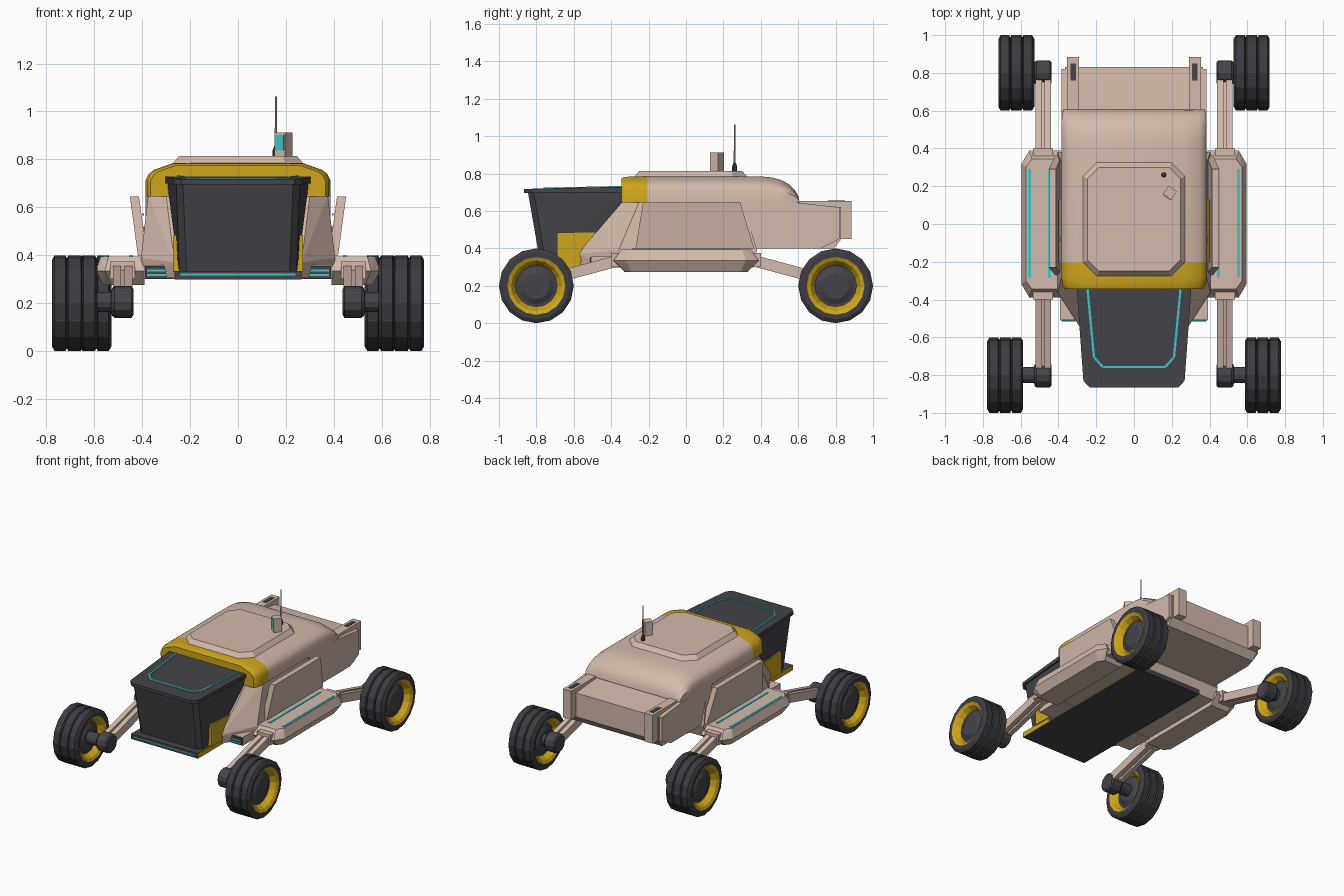
import bpy, bmesh, math
from mathutils import Vector

if "Cube" in bpy.data.objects:
    bpy.data.objects.remove(bpy.data.objects["Cube"])

def mat(name, c):
    m = bpy.data.materials.new(name)
    m.diffuse_color = (*c, 1)
    m.use_nodes = True
    m.node_tree.nodes["Principled BSDF"].inputs["Base Color"].default_value = m.diffuse_color
    return m

TAN = mat("tan_paint", (0.65, 0.49, 0.41))
DARK = mat("dark_grey", (0.058, 0.058, 0.068))
TYRE = mat("tyre_grey", (0.045, 0.045, 0.055))
YEL = mat("yellow_paint", (0.62, 0.38, 0.012))
CYAN = mat("cyan_light", (0.05, 0.58, 0.60))

def finish(bm, name, mats, rule=None, smooth=None):
    bmesh.ops.recalc_face_normals(bm, faces=bm.faces)
    if rule:
        for f in bm.faces:
            f.material_index = rule(f)
    me = bpy.data.meshes.new(name)
    bm.to_mesh(me)
    bm.free()
    ob = bpy.data.objects.new(name, me)
    bpy.context.collection.objects.link(ob)
    for m in mats:
        me.materials.append(m)
    if smooth:
        bpy.ops.object.select_all(action='DESELECT')
        ob.select_set(True)
        bpy.context.view_layer.objects.active = ob
        bpy.ops.object.shade_smooth_by_angle(angle=math.radians(smooth))
    return ob

def hull(name, pts, mats, rule=None, both=False):
    """Convex solid; both=True mirrors the points over x first."""
    if both:
        pts = list(pts) + [(-x, y, z) for x, y, z in pts]
    bm = bmesh.new()
    for p in pts:
        bm.verts.new(p)
    bmesh.ops.convex_hull(bm, input=bm.verts)
    bmesh.ops.delete(bm, geom=[v for v in bm.verts if not v.link_faces], context='VERTS')
    bmesh.ops.dissolve_limit(bm, angle_limit=0.01, verts=bm.verts, edges=bm.edges)
    return finish(bm, name, mats, rule)

def box(name, x, y, z, m):
    return hull(name, [(a, b, c) for a in x for b in y for c in z], [m])

def bar(name, p, q, w, h, m):
    """Box-section bar from p to q, w wide sideways and h high."""
    p, q = Vector(p), Vector(q)
    d = (q - p).normalized()
    s = d.cross(Vector((0, 0, 1))).normalized() * w / 2
    u = s.cross(d).normalized() * h / 2
    return hull(name, [e + i * s + j * u for e in (p, q) for i in (-1, 1) for j in (-1, 1)], [m])

def slab(name, yz, x0, x1, m, tilt=0.0, z0=0.0):
    """Side profile given thickness in x, leaning by tilt per unit height."""
    return hull(name, [(x + math.copysign(tilt, x) * (z - z0), y, z) for x in (x0, x1) for y, z in yz], [m])

def lathe(name, prof, mats, idx, origin, n=16, axis='X', smooth=None):
    """Revolve (along, radius) points around an axis through origin."""
    bm = bmesh.new()
    rings = []
    for a, r in prof:
        ring = []
        for i in range(n):
            t = 2 * math.pi * i / n
            c, s = r * math.cos(t), r * math.sin(t)
            v = (a, s, c) if axis == 'X' else (c, s, a)
            ring.append(bm.verts.new(Vector(v) + Vector(origin)))
        rings.append(ring)
    for k in range(len(rings) - 1):
        for i in range(n):
            j = (i + 1) % n
            bm.faces.new((rings[k][i], rings[k][j], rings[k + 1][j], rings[k + 1][i])).material_index = idx[k]
    for e, k in ((0, 0), (-1, -1)):
        bm.faces.new(rings[e]).material_index = idx[k]
    return finish(bm, name, mats, None, smooth)

# lower hull of the body
hull("lower_body", [(0.375, -0.25, 0.65), (0.375, 0.30, 0.65), (0.30, -0.34, 0.65),
                    (0.405, -0.36, 0.39), (0.405, 0.38, 0.39), (0.265, -0.58, 0.37),
                    (0.40, -0.36, 0.305), (0.40, 0.35, 0.305), (0.265, -0.56, 0.305)], [TAN], both=True)

# upper shell, lofted front to back, with a yellow front band
bm = bmesh.new()
arch = [(0.385, 0.645), (0.385, 0.715), (0.372, 0.74), (0.35, 0.757), (0.27, 0.785)]
arch += [(-x, z) for x, z in reversed(arch)]
rings = []
for y, f, w in [(-0.345, 0.93, 0.95), (-0.325, 0.98, 0.985), (-0.28, 1, 1), (-0.205, 1, 1), (0.40, 1, 1),
                (0.46, 0.96, 1), (0.51, 0.86, 1), (0.55, 0.7, 0.995), (0.58, 0.5, 0.985), (0.60, 0.25, 0.975), (0.607, 0.0, 0.97)]:
    rings.append([bm.verts.new((x * w, y, 0.645 + (z - 0.645) * f)) for x, z in arch])
for a, b in zip(rings, rings[1:]):
    for i in range(10):
        j = (i + 1) % 10
        bm.faces.new((a[i], a[j], b[j], b[i]))
bm.faces.new(rings[0])
bmesh.ops.remove_doubles(bm, verts=bm.verts, dist=0.0005)
finish(bm, "upper_shell", [TAN, YEL], lambda f: int(f.calc_center_median().y < -0.206), 32)

# raised roof hatch
def octagon(x, y0, y1, c, z):
    return [(s * a, b, z) for s in (-1, 1) for a, b in ((x, y0 + c), (x - c, y0), (x, y1 - c), (x - c, y1))]
hull("roof_hatch", octagon(0.275, -0.28, 0.33, 0.075, 0.78) + octagon(0.245, -0.25, 0.30, 0.06, 0.815), [TAN])

# rear body and deck
slab("rear_body", [(0.25, 0.40), (0.79, 0.40), (0.83, 0.45), (0.83, 0.62), (0.25, 0.645), (0.59, 0.64)], -0.365, 0.365, TAN)

# front bin, lid and its light strip
hull("front_bin", [(0.23, -0.845, 0.70), (0.258, -0.815, 0.70), (0.295, -0.31, 0.70),
                   (0.215, -0.78, 0.33), (0.245, -0.75, 0.33), (0.25, -0.31, 0.33)], [DARK], both=True)
hull("bin_lid", [(0.235, -0.865, z) for z in (0.695, 0.718)] + [(0.268, -0.83, z) for z in (0.695, 0.718)]
     + [(0.305, -0.32, z) for z in (0.70, 0.73)], [DARK], both=True)
def lid_z(y):
    return 0.7195 + (y + 0.85) * 0.0225
path = [(-0.246, -0.345), (-0.212, -0.705), (-0.165, -0.757), (0.165, -0.757), (0.212, -0.705), (0.246, -0.345)]
for (ax, ay), (bx, by) in zip(path, path[1:]):
    bar("lid_light", (ax, ay, lid_z(ay)), (bx, by, lid_z(by)), 0.012, 0.006, CYAN)

# base plate with yellow sides and a front light
hull("base_plate", [(x, y, z) for x in (-0.265, 0.265) for y in (-0.83, 0.36) for z in (0.298, 0.335)],
     [DARK, YEL], lambda f: int(abs(f.normal.x) > 0.5))
box("front_light", (-0.24, 0.24), (-0.834, -0.828), (0.316, 0.323), CYAN)

# body panels, pods and other mirrored parts
for s in (-1, 1):
    slab("side_panel", [(-0.23, 0.645), (0.29, 0.645), (0.365, 0.40), (-0.27, 0.40)],
         s * 0.38, s * 0.418, TAN, -0.135, 0.40)
    slab("rear_flank", [(0.25, 0.645), (0.59, 0.645), (0.62, 0.62), (0.82, 0.62), (0.82, 0.45), (0.72, 0.40), (0.36, 0.40)],
         s * 0.36, s * 0.385, TAN)
    bar("side_stripe", (s * 0.396, -0.2, 0.57), (s * 0.396, 0.13, 0.57), 0.006, 0.008, YEL)
    lathe("side_cap", [(s * 0.39, 0.04), (s * 0.413, 0.04), (s * 0.418, 0.032)], [YEL], [0, 0], (0, -0.08, 0.48), 10)
    slab("bin_bracket", [(-0.69, 0.485), (-0.44, 0.485), (-0.50, 0.33), (-0.69, 0.33)], s * 0.235, s * 0.272, YEL)

    # front step with dark grille and light lines
    box("front_step", (s * 0.262, s * 0.392), (-0.505, -0.30), (0.30, 0.36), TAN)
    box("step_grille", (s * 0.27, s * 0.388), (-0.512, -0.504), (0.303, 0.355), DARK)
    for z in (0.318, 0.336):
        box("grille_light", (s * 0.282, s * 0.38), (-0.516, -0.511), (z - 0.004, z + 0.004), CYAN)

    # side pod
    pod = []
    for e in (-1, 1):
        pod += [(s * x, e * y, z) for x, y, z in
                ((0.395, 0.345, 0.395), (0.54, 0.345, 0.395), (0.572, 0.30, 0.395), (0.39, 0.388, 0.335), (0.555, 0.388, 0.335),
                 (0.595, 0.32, 0.335), (0.39, 0.33, 0.275), (0.53, 0.33, 0.275), (0.56, 0.29, 0.275))]
    hull("side_pod", pod, [TAN])
    for x in (0.447, 0.554):
        bar("pod_light", (s * x, -0.285, 0.396), (s * x, 0.29, 0.396), 0.016, 0.006, CYAN)

    # rear bracket with dark slot
    box("rear_bracket_post", (s * 0.29, s * 0.355), (0.81, 0.885), (0.45, 0.653), TAN)
    box("rear_bracket_rail", (s * 0.29, s * 0.355), (0.57, 0.82), (0.60, 0.653), TAN)
    box("bracket_slot", (s * 0.308, s * 0.337), (0.76, 0.85), (0.65, 0.656), DARK)

    # suspension arms, motors and wheels
    for e, cx in ((-1, 0.682), (1, 0.623)):
        for x in (0.457, 0.505):
            bar("arm_rail", (s * x, e * 0.34, 0.34), (s * x, e * 0.77, 0.225), 0.034, 0.06, TAN)
        bar("arm_web", (s * 0.481, e * 0.34, 0.34), (s * 0.481, e * 0.76, 0.228), 0.04, 0.03, TAN)
        box("arm_joint", (s * 0.43, s * 0.535), (e * 0.32, e * 0.40), (0.30, 0.375), TAN)
        lathe("wheel_motor", [(s * a, r) for a, r in ((0.437, 0.055), (0.445, 0.066), (0.515, 0.066), (0.525, 0.058),
              (0.53, 0.042), (cx - 0.03, 0.042))], [DARK], [0] * 5, (0, e * 0.80, 0.205), 12)
        half = [(0.062, 0.0), (0.066, 0.07), (0.05, 0.10), (0.05, 0.112), (0.085, 0.135), (0.093, 0.152), (0.095, 0.155),
                (0.095, 0.18), (0.083, 0.2), (0.038, 0.2), (0.032, 0.188), (0.026, 0.2)]
        cols = [1, 1, 1, 2, 2, 2, 0, 0, 0, 0, 0]
        half[0] = (0.066, 0.05)
        prof = half + [(-a, r) for a, r in reversed(half)]
        lathe("wheel", prof, [TYRE, DARK, YEL], cols + [0] + cols[::-1], (s * cx, e * 0.8, 0.2), 16)

# sensor head with cyan screen, turned on the roof
t = math.radians(-35)
def turn(u, v, z):
    return (0.19 + u * math.cos(t) - v * math.sin(t), 0.165 + u * math.sin(t) + v * math.cos(t), z)
hull("sensor_head", [turn(u, v, z) for u in (-0.027, 0.027) for v in (-0.027, 0.027) for z in (0.81, 0.912)], [TAN])
hull("sensor_screen", [turn(u, v, z) for u in (-0.022, 0.022) for v in (-0.030, -0.026) for z in (0.837, 0.902)], [CYAN])

# antenna
lathe("antenna", [(0.81, 0.013), (0.84, 0.013), (0.86, 0.005), (1.063, 0.004)], [DARK, TAN], [0, 0, 1],
      (0.158, 0.26, 0), 8, 'Z')
